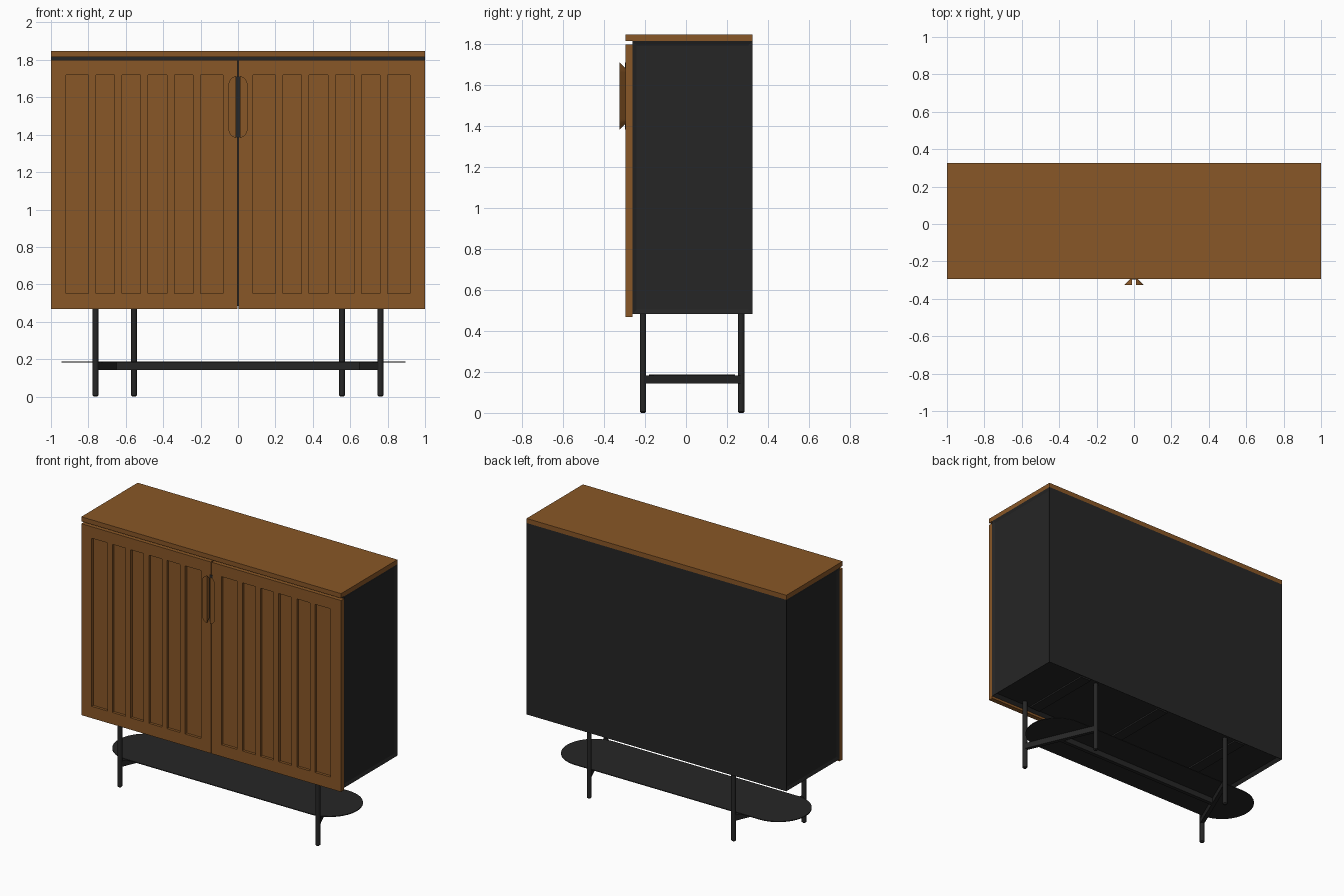
import bpy, bmesh, math
from mathutils import Vector

if "Cube" in bpy.data.objects:
    bpy.data.objects.remove(bpy.data.objects["Cube"])


def material(name, rgb):
    m = bpy.data.materials.new(name)
    m.diffuse_color = (*rgb, 1)
    m.use_nodes = True
    m.node_tree.nodes["Principled BSDF"].inputs["Base Color"].default_value = m.diffuse_color
    return m


WOOD = material("walnut_wood", (0.25, 0.095, 0.020))
BLACK = material("matte_black", (0.019, 0.019, 0.019))


def finish(bm, name, mat):
    bmesh.ops.recalc_face_normals(bm, faces=bm.faces)
    me = bpy.data.meshes.new(name)
    bm.to_mesh(me)
    bm.free()
    me.materials.append(mat)
    ob = bpy.data.objects.new(name, me)
    bpy.context.collection.objects.link(ob)
    return ob


def box_bm(x0, x1, y0, y1, z0, z1):
    bm = bmesh.new()
    bmesh.ops.create_cube(bm, size=1)
    for v in bm.verts:
        v.co = Vector(((x0 + x1) / 2 + v.co.x * (x1 - x0),
                       (y0 + y1) / 2 + v.co.y * (y1 - y0),
                       (z0 + z1) / 2 + v.co.z * (z1 - z0)))
    bm.normal_update()
    return bm


def box(name, mat, *b):
    return finish(box_bm(*b), name, mat)


def bar(name, a, b, w, h):
    """Square bar between two points at the same height."""
    a, b = Vector(a), Vector(b)
    ob = box(name, BLACK, -(b - a).length / 2, (b - a).length / 2, -w / 2, w / 2, -h / 2, h / 2)
    ob.location = (a + b) / 2
    ob.rotation_euler.z = math.atan2(b.y - a.y, b.x - a.x)
    return ob


# Cabinet body with recessed side panels and underside
bm = box_bm(-1, 1, -0.262, 0.325, 0.484, 1.816)
sides = [f for f in bm.faces if abs(f.normal.x) > 0.9]
under = [f for f in bm.faces if f.normal.z < -0.9]
bmesh.ops.inset_individual(bm, faces=sides, thickness=0.03, depth=-0.008)
bmesh.ops.inset_individual(bm, faces=under, thickness=0.03, depth=-0.02)
finish(bm, "cabinet_body", BLACK)

# Top board
box("top_board", WOOD, -1, 1, -0.295, 0.325, 1.816, 1.848)

# Strips under the cabinet
for i, x in enumerate((-0.66, 0, 0.66)):
    box(f"underside_strip_{i}", BLACK, x - 0.04, x + 0.04, -0.232, 0.295, 0.494, 0.506)

# Doors with six recessed vertical panels each
PANELS = [(0.08, 0.20), (0.24, 0.34), (0.38, 0.48), (0.52, 0.62), (0.66, 0.76), (0.80, 0.92)]


def door(name, s):
    xs = [0.003] + [x for p in PANELS for x in p] + [1.0]
    zs = [0.468, 0.55, 1.72, 1.80]
    bm = bmesh.new()
    grid = [[bm.verts.new((s * x, -0.295, z)) for z in zs] for x in xs]
    panels = []
    for i in range(len(xs) - 1):
        for j in range(3):
            f = bm.faces.new((grid[i][j], grid[i + 1][j], grid[i + 1][j + 1], grid[i][j + 1]))
            if j == 1 and i % 2 == 1:
                panels.append(f)
    # thickness: sides and back from the outer border
    border = [e for e in bm.edges if e.is_boundary]
    ext = bmesh.ops.extrude_edge_only(bm, edges=border)["geom"]
    bmesh.ops.translate(bm, vec=(0, 0.033, 0), verts=[g for g in ext if isinstance(g, bmesh.types.BMVert)])
    bmesh.ops.contextual_create(bm, geom=[e for e in bm.edges if e.is_boundary])
    # push panels in
    for f in bmesh.ops.extrude_discrete_faces(bm, faces=panels)["faces"]:
        bmesh.ops.translate(bm, vec=(0, 0.018, 0), verts=f.verts)
    finish(bm, name, WOOD)


# Handle half: half capsule flaring outwards to the front
def handle(name, s):
    def outline(r, y):
        a0 = math.asin(0.012 / r)
        pts = []
        for k in range(9):
            a = a0 + (math.pi / 2 - a0) * k / 8
            pts.append((r * math.sin(a), 1.664 + r * math.cos(a)))
        pts += [(x, 3.096 - z) for x, z in reversed(pts)]
        return [(s * x, y, z) for x, z in pts]
    bm = bmesh.new()
    front = [bm.verts.new(p) for p in outline(0.051, -0.325)]
    back = [bm.verts.new(p) for p in outline(0.021, -0.294)]
    bm.faces.new(front)
    bm.faces.new(back)
    n = len(front)
    for i in range(n):
        k = (i + 1) % n
        bm.faces.new((front[i], front[k], back[k], back[i]))
    finish(bm, name, WOOD)


# Splayed base: front legs wide, back legs narrow, joined by diagonal bars
def leg(name, x, y):
    bm = bmesh.new()
    bmesh.ops.create_cone(bm, cap_ends=True, segments=16, radius1=0.0155, radius2=0.0155, depth=0.504)
    bmesh.ops.translate(bm, vec=(x, y, 0.252), verts=bm.verts)
    rim = [e for e in bm.edges if all(v.co.z < 0.01 for v in e.verts)]
    bmesh.ops.bevel(bm, geom=rim, offset=0.006, segments=1, affect='EDGES')
    ob = finish(bm, name, BLACK)
    bpy.context.view_layer.objects.active = ob
    ob.select_set(True)
    bpy.ops.object.shade_smooth_by_angle(angle=math.radians(30))
    ob.select_set(False)


for side, s in (("left", -1), ("right", 1)):
    door(f"{side}_door", s)
    handle(f"{side}_handle", s)
    leg(f"{side}_front_leg", s * 0.762, -0.21)
    leg(f"{side}_back_leg", s * 0.556, 0.27)
    bar(f"{side}_diagonal_bar", (s * 0.762, -0.21, 0.163), (s * 0.556, 0.27, 0.163), 0.026, 0.04)
bar("long_bar", (-0.66, 0.03, 0.163), (0.66, 0.03, 0.163), 0.026, 0.04)

# Dark slot between the handles
box("handle_slot", BLACK, -0.012, 0.012, -0.297, -0.29, 1.385, 1.711)

# Thin shelf with rounded ends
bm = bmesh.new()
ring = []
for cx, a0 in ((0.685, -90), (-0.733, 90)):
    for k in range(25):
        a = math.radians(a0 + 180 * k / 24)
        ring.append(bm.verts.new((cx + 0.21 * math.cos(a), 0.03 + 0.21 * math.sin(a), 0.183)))
face = bm.faces.new(ring)
up = bmesh.ops.extrude_face_region(bm, geom=[face])["geom"]
bmesh.ops.translate(bm, vec=(0, 0, 0.005), verts=[g for g in up if isinstance(g, bmesh.types.BMVert)])
finish(bm, "lower_shelf", BLACK)
